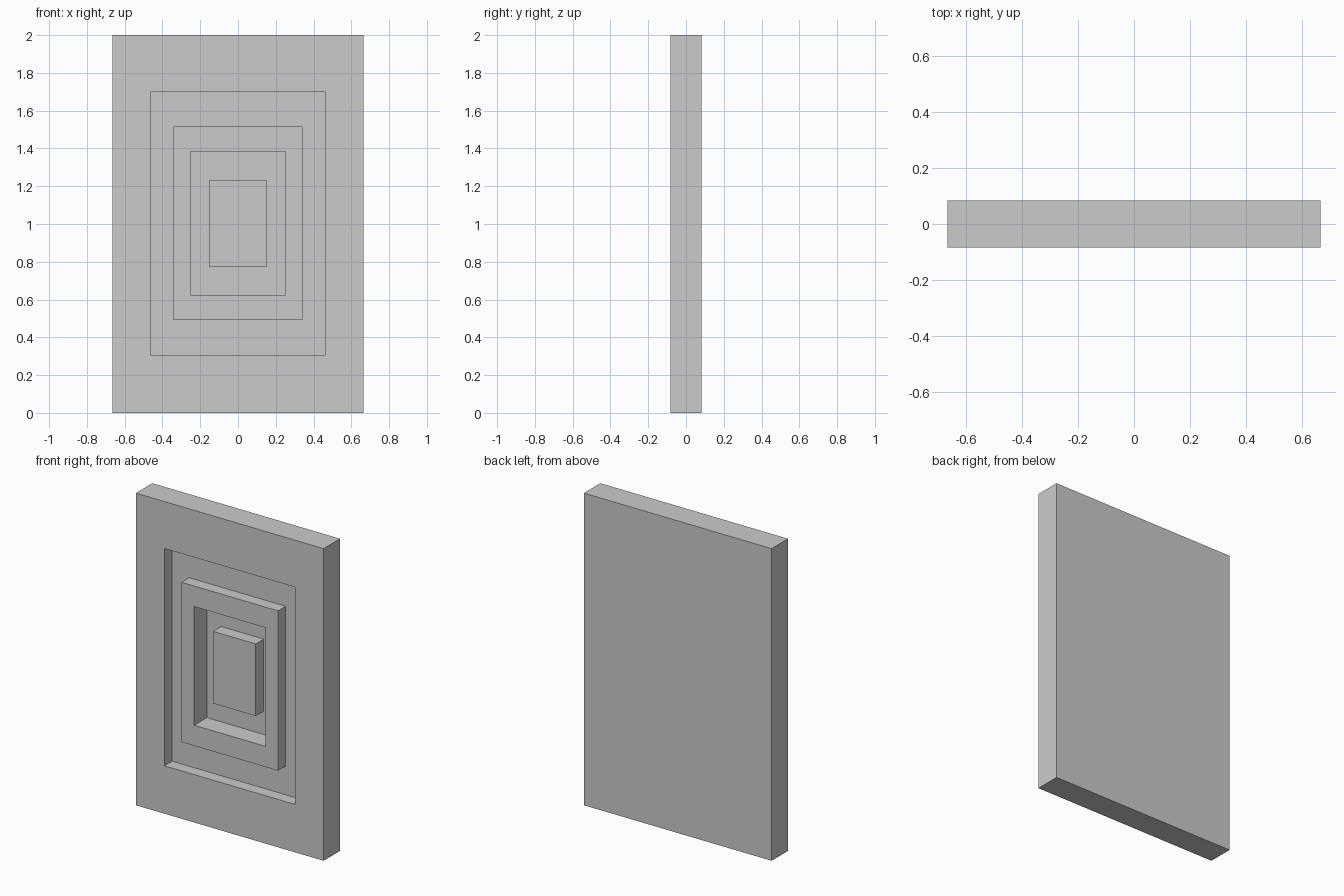
import bpy, bmesh

if "Cube" in bpy.data.objects:
    bpy.data.objects.remove(bpy.data.objects["Cube"])

CENTRE_Z = 1.003
BACK, FRONT = 0.083, -0.083
FLOOR = FRONT + 0.077      # outer recess floor
DEEP = FRONT + 0.128       # inner recess floor
BLOCK = FRONT + 0.047      # face of the central block

# half width, half height, y for each rectangular step, back to centre
OUTER = (0.665, 1.0)
R1, R2, R3, R4 = (0.463, 0.696), (0.342, 0.512), (0.252, 0.38), (0.151, 0.231)
STEPS = [(OUTER, BACK), (OUTER, FRONT), (R1, FRONT), (R1, FLOOR),
         (R2, FLOOR), (R2, FRONT), (R3, FRONT), (R3, DEEP),
         (R4, DEEP), (R4, BLOCK)]


def rectangle(bm, size, y):
    w, h = size
    cz = 1.0 if size == OUTER else CENTRE_Z
    return [bm.verts.new((sx * w, y, cz + sz * h))
            for sx, sz in ((-1, -1), (1, -1), (1, 1), (-1, 1))]


# Stepped panel: nested rectangles joined ring to ring
bm = bmesh.new()
rings = [rectangle(bm, size, y) for size, y in STEPS]
for a, b in zip(rings, rings[1:]):
    for i in range(4):
        j = (i + 1) % 4
        bm.faces.new((a[i], a[j], b[j], b[i]))
bm.faces.new(rings[0])
bm.faces.new(rings[-1])
bmesh.ops.recalc_face_normals(bm, faces=bm.faces)

mesh = bpy.data.meshes.new("stepped_panel")
bm.to_mesh(mesh)
bm.free()
panel = bpy.data.objects.new("stepped_panel", mesh)
bpy.context.collection.objects.link(panel)
